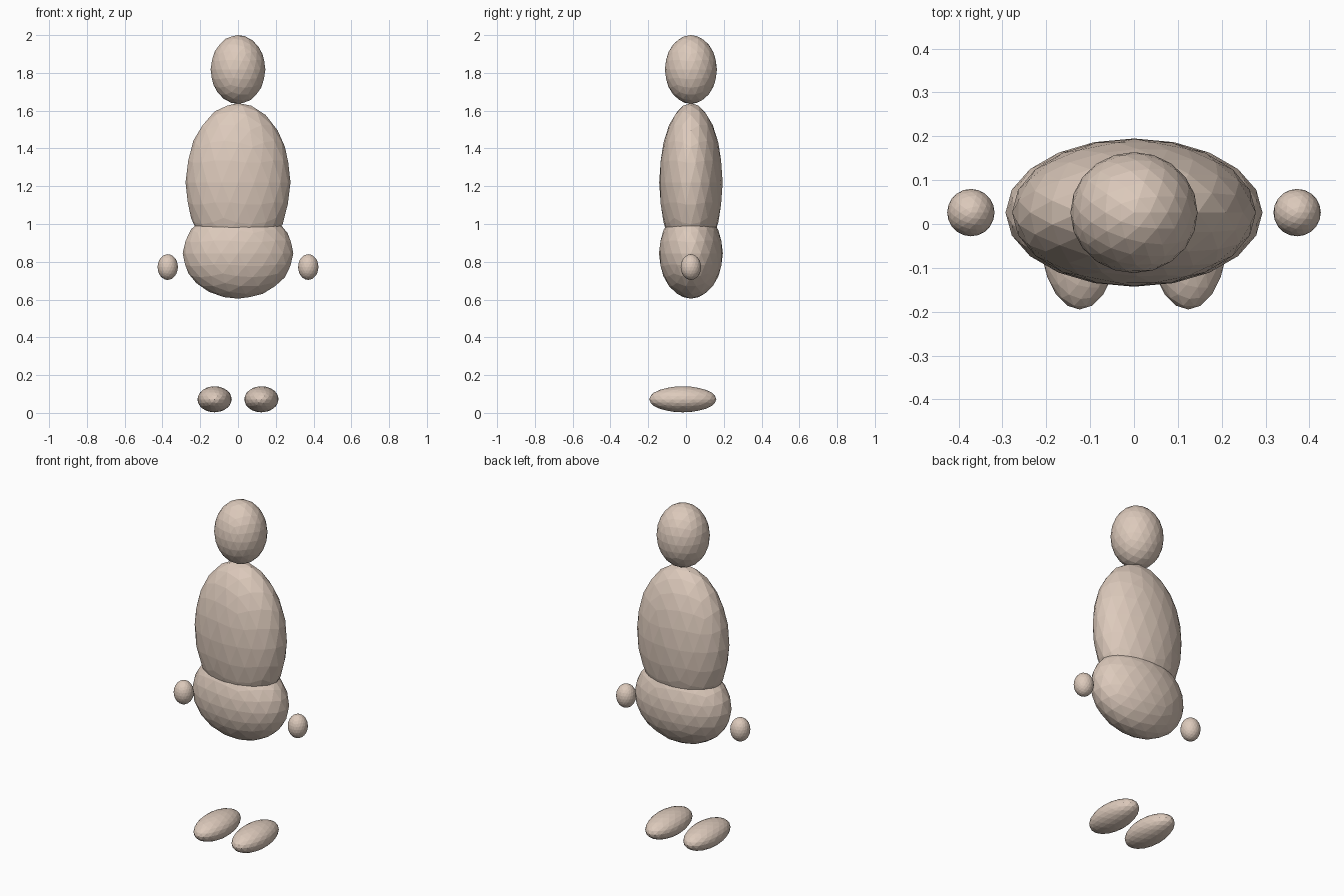
import bpy

# Remove the default cube
cube = bpy.data.objects.get("Cube")
if cube:
    bpy.data.objects.remove(cube, do_unlink=True)

# Single skin colour
skin = bpy.data.materials.new("warm beige skin")
skin.use_nodes = True
colour = (0.72, 0.59, 0.50, 1.0)
skin.diffuse_color = colour
bsdf = next(n for n in skin.node_tree.nodes if n.type == "BSDF_PRINCIPLED")
bsdf.inputs["Base Color"].default_value = colour
bsdf.inputs["Roughness"].default_value = 0.8


def ellipsoid(name, centre, radii):
    """Flat-shaded, stretched icosphere."""
    bpy.ops.mesh.primitive_ico_sphere_add(subdivisions=3, radius=1, location=centre)
    obj = bpy.context.object
    obj.name = name
    obj.scale = radii
    bpy.ops.object.transform_apply(location=False, rotation=False, scale=True)
    bpy.ops.object.shade_flat()
    obj.data.materials.append(skin)
    return obj


# Body, stacked along the centre line
ellipsoid("head", (0, 0.026, 1.818), (0.145, 0.138, 0.182))
ellipsoid("torso", (0, 0.026, 1.22), (0.278, 0.168, 0.42))
ellipsoid("hips", (0, 0.026, 0.845), (0.293, 0.169, 0.24))

# Paired hands and feet
for side, x in (("left", 1), ("right", -1)):
    ellipsoid(side + "_hand", (x * 0.372, 0.026, 0.772), (0.054, 0.054, 0.068))
    ellipsoid(side + "_foot", (x * 0.124, -0.017, 0.072), (0.091, 0.178, 0.069))
